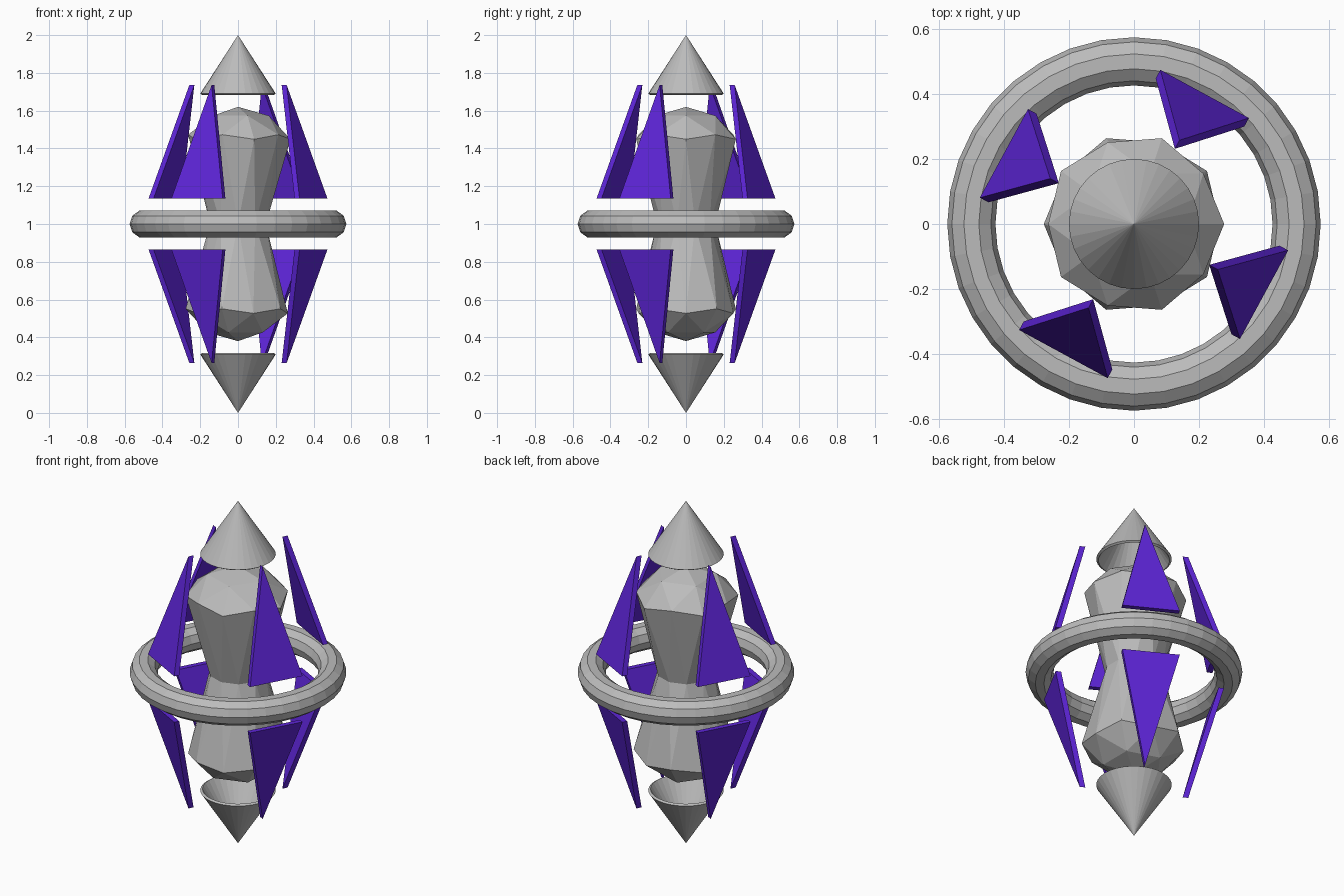
import bpy, bmesh, math
from mathutils import Vector, Matrix

if "Cube" in bpy.data.objects:
    bpy.data.objects.remove(bpy.data.objects["Cube"])


def material(name, rgb):
    m = bpy.data.materials.new(name)
    m.diffuse_color = (*rgb, 1.0)
    m.use_nodes = True
    m.node_tree.nodes["Principled BSDF"].inputs["Base Color"].default_value = m.diffuse_color
    return m


GREY = material("stone_grey", (0.50, 0.50, 0.50))
PURPLE = material("deep_purple", (0.11, 0.018, 0.68))
MID = 1.0  # height of the mirror plane


def make_object(name, bm, mat):
    bmesh.ops.recalc_face_normals(bm, faces=bm.faces[:])
    mesh = bpy.data.meshes.new(name)
    bm.to_mesh(mesh)
    bm.free()
    mesh.materials.append(mat)
    ob = bpy.data.objects.new(name, mesh)
    bpy.context.collection.objects.link(ob)
    return ob


# Core: low-poly ball pulled apart into two halves with a pinched waist
bm = bmesh.new()
bmesh.ops.create_icosphere(bm, subdivisions=2, radius=0.31)
for v in bm.verts:
    if abs(v.co.z) < 0.01:
        v.co.x *= 0.5
        v.co.y *= 0.5
    else:
        v.co.z += math.copysign(0.31, v.co.z)
    v.co.z += MID
make_object("core", bm, GREY)

# Ring around the waist
bpy.ops.mesh.primitive_torus_add(major_radius=0.5, minor_radius=0.074,
                                 major_segments=36, minor_segments=10,
                                 location=(0, 0, MID))
ring = bpy.context.object
ring.name = "ring"
ring.data.materials.append(GREY)

# Hollow cone caps, above and below
for side, name in ((1, "top_cap"), (-1, "bottom_cap")):
    bm = bmesh.new()
    bmesh.ops.create_cone(bm, cap_ends=False, segments=32, radius1=0.2,
                          radius2=0.0, depth=0.31,
                          matrix=Matrix.Translation((0, 0, 0.845)))
    bmesh.ops.remove_doubles(bm, verts=bm.verts[:], dist=1e-4)
    for v in bm.verts:
        v.co.z = MID + side * v.co.z
    bmesh.ops.recalc_face_normals(bm, faces=bm.faces[:])
    # open surface: make sure the normals point away from the axis
    if sum(f.normal.z * side for f in bm.faces) < 0:
        bmesh.ops.reverse_faces(bm, faces=bm.faces[:])
    mesh = bpy.data.meshes.new(name)
    bm.to_mesh(mesh)
    bm.free()
    mesh.materials.append(GREY)
    cap = bpy.data.objects.new(name, mesh)
    bpy.context.collection.objects.link(cap)
    shell = cap.modifiers.new("shell", "SOLIDIFY")
    shell.thickness = 0.014
    shell.offset = -1


# Triangular fins leaning towards the axis
def fin(name, angle, side):
    outer = [(0.455, -0.155, 0.134), (0.455, 0.155, 0.134), (0.293, 0, 0.736)]
    turn = Matrix.Rotation(angle, 4, "Z")
    bm = bmesh.new()
    rows = []
    for inset in (0.0, 0.03):
        rows.append([bm.verts.new(turn @ Vector((x - inset, y, MID + side * z)))
                     for x, y, z in outer])
    a, b = rows
    bm.faces.new(a)
    bm.faces.new(b[::-1])
    for i in range(3):
        j = (i + 1) % 3
        bm.faces.new((a[i], b[i], b[j], a[j]))
    make_object(name, bm, PURPLE)


for k in range(4):
    angle = math.radians(-28.5 + 90 * k)
    fin(f"upper_fin_{k + 1}", angle, 1)
    fin(f"lower_fin_{k + 1}", angle, -1)
